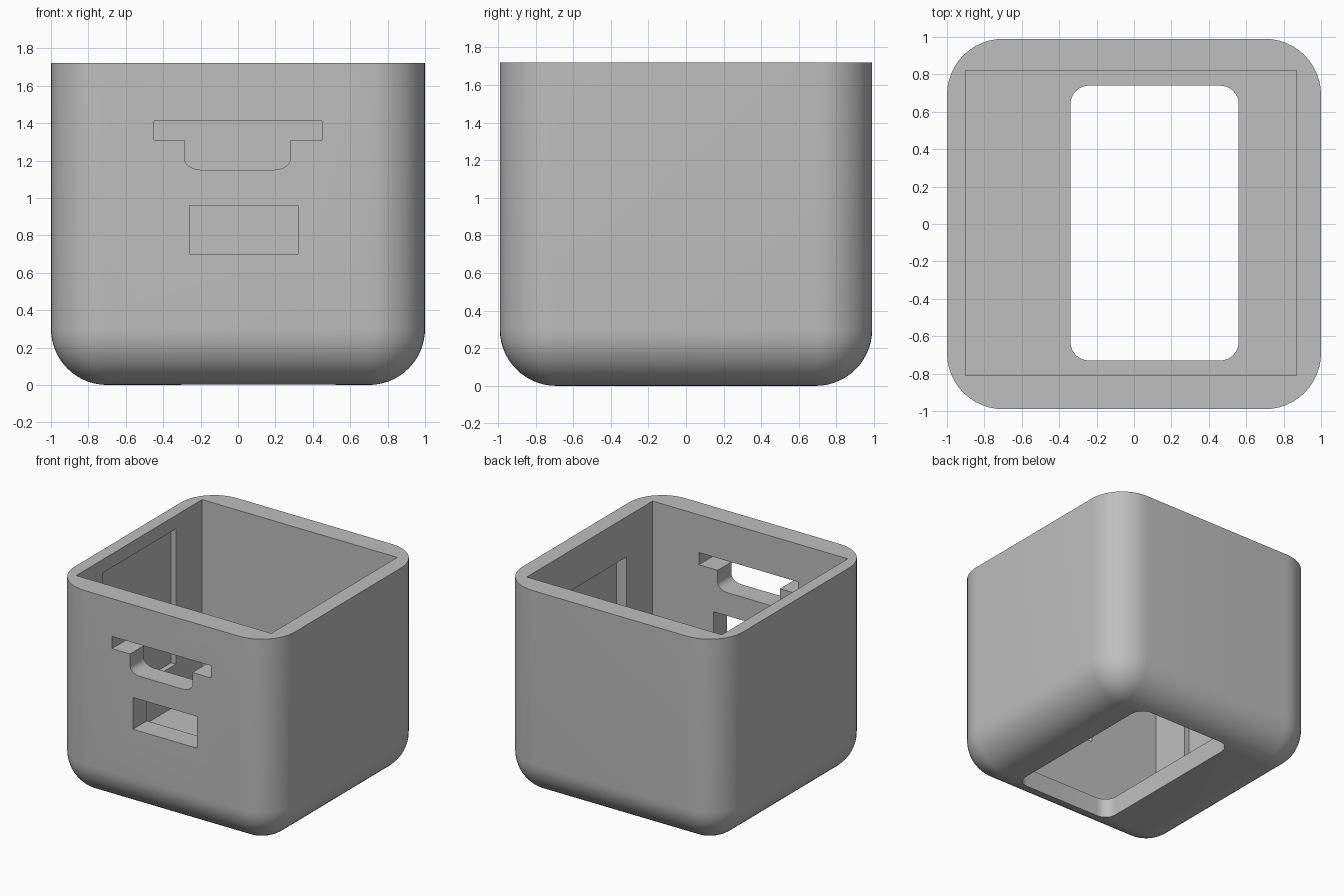
import bpy, bmesh, math

if "Cube" in bpy.data.objects:
    bpy.data.objects.remove(bpy.data.objects["Cube"])

grey = bpy.data.materials.new("plain_grey")
grey.diffuse_color = (0.52, 0.52, 0.52, 1)
grey.use_nodes = True
grey.node_tree.nodes["Principled BSDF"].inputs["Base Color"].default_value = grey.diffuse_color


def make_object(name, bm):
    bmesh.ops.remove_doubles(bm, verts=bm.verts, dist=1e-5)
    bmesh.ops.recalc_face_normals(bm, faces=bm.faces)
    mesh = bpy.data.meshes.new(name)
    bm.to_mesh(mesh)
    bm.free()
    mesh.materials.append(grey)
    obj = bpy.data.objects.new(name, mesh)
    bpy.context.collection.objects.link(obj)
    return obj


def rounded_rect(x0, x1, y0, y1, r, steps=12):
    """Counter-clockwise outline with rounded corners."""
    pts = []
    corners = [(x1 - r, y1 - r), (x0 + r, y1 - r), (x0 + r, y0 + r), (x1 - r, y0 + r)]
    for q, (cx, cy) in enumerate(corners):
        for i in range(steps + 1):
            a = math.pi / 2 * (q + i / steps)
            pts.append((cx + r * math.cos(a), cy + r * math.sin(a)))
    return pts


def loft(name, rings):
    """Skin equal-length rings of 3D points and cap both ends."""
    bm = bmesh.new()
    loops = [[bm.verts.new(p) for p in ring] for ring in rings]
    for a, b in zip(loops, loops[1:]):
        for i in range(len(a)):
            j = (i + 1) % len(a)
            bm.faces.new((a[i], a[j], b[j], b[i]))
    bm.faces.new(loops[0])
    bm.faces.new(loops[-1])
    return make_object(name, bm)


def box(name, x0, x1, y0, y1, z0, z1):
    ring = [(x0, y0), (x1, y0), (x1, y1), (x0, y1)]
    return loft(name, [[(x, y, z) for x, y in ring] for z in (z0, z1)])


# Outer body: rounded vertical corners and a rounded lower edge
R, STEPS = 0.3, 14
rings = []
for k in range(STEPS + 1):
    a = math.pi / 2 * k / STEPS
    inset = R * (1 - math.sin(a))
    z = R * (1 - math.cos(a))
    outline = rounded_rect(-1 + inset, 1 - inset, -0.99 + inset, 0.99 - inset, R - inset)
    rings.append([(x, y, z) for x, y in outline])
rings.append([(x, y, 1.72) for x, y, z in rings[-1]])
body = loft("container_body", rings)

# Main cavity and rounded floor opening
cutters = [box("cavity_cutter", -0.9, 0.87, -0.81, 0.82, 0.16, 2.0)]
floor_outline = rounded_rect(-0.34, 0.56, -0.73, 0.74, 0.1, 8)
cutters.append(loft("floor_opening_cutter",
                    [[(x, y, z) for x, y in floor_outline] for z in (-0.2, 0.3)]))

# Shallow pockets in the inner side walls
cutters.append(box("left_pocket_cutter", -0.945, -0.6, -0.47, 0.48, 0.5, 1.61))
cutters.append(box("right_pocket_cutter", 0.6, 0.96, -0.47, 0.48, 0.3, 1.39))

# Front window
cutters.append(box("front_window_cutter", -0.26, 0.32, -1.2, -0.6, 0.70, 0.96))

# Front slot: wide bar above a narrower stem with rounded lower corners
slot = [(0.28, 1.31), (0.45, 1.31), (0.45, 1.41), (-0.45, 1.41), (-0.45, 1.31), (-0.285, 1.31)]
for cx, start in ((-0.195, math.pi), (0.19, 1.5 * math.pi)):
    for i in range(9):
        a = start + math.pi / 2 * i / 8
        slot.append((cx + 0.09 * math.cos(a), 1.21 + 0.06 * math.sin(a)))
cutters.append(loft("front_slot_cutter", [[(x, y, z) for x, z in slot] for y in (-1.2, -0.6)]))

# Carve every opening from the body
for cutter in cutters:
    cutter.hide_render = True
    cutter.hide_viewport = False
    mod = body.modifiers.new(cutter.name, 'BOOLEAN')
    mod.operation = 'DIFFERENCE'
    mod.solver = 'EXACT'
    mod.object = cutter

bpy.ops.object.select_all(action='DESELECT')
bpy.context.view_layer.objects.active = body
body.select_set(True)
for mod in list(body.modifiers):
    bpy.ops.object.modifier_apply(modifier=mod.name)
for cutter in cutters:
    bpy.data.objects.remove(cutter, do_unlink=True)
bpy.ops.object.shade_smooth_by_angle(angle=math.radians(30))
